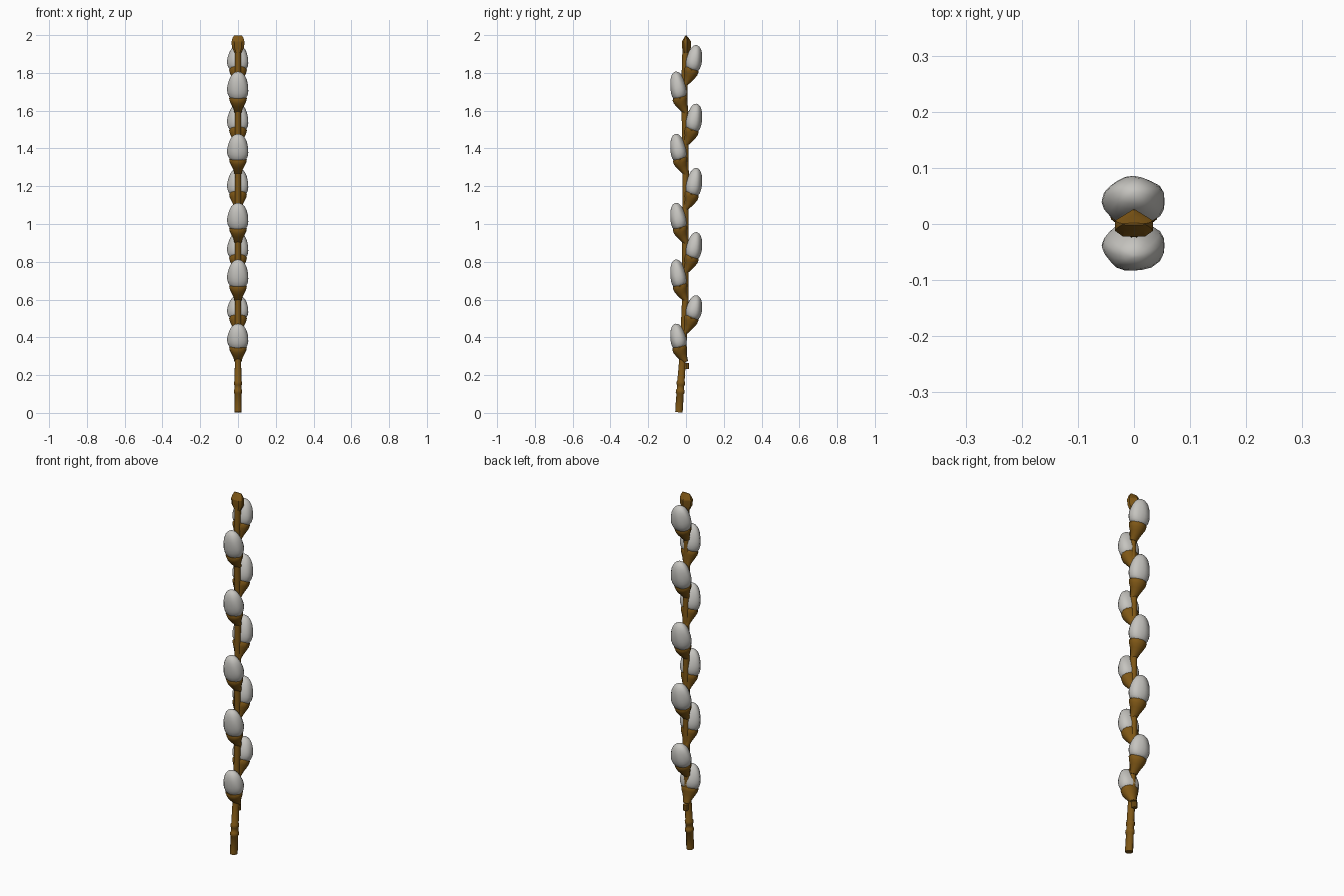
import bpy, bmesh, math
from mathutils import Vector, Matrix

if "Cube" in bpy.data.objects:
    bpy.data.objects.remove(bpy.data.objects["Cube"])


def material(name, rgb):
    m = bpy.data.materials.new(name)
    m.diffuse_color = (*rgb, 1)
    m.use_nodes = True
    m.node_tree.nodes["Principled BSDF"].inputs["Base Color"].default_value = m.diffuse_color
    return m


BARK = material("bark brown", (0.21, 0.095, 0.008))
FUZZ = material("catkin grey", (0.56, 0.55, 0.52))


def finish(name, bm, mat, angle=40):
    bmesh.ops.recalc_face_normals(bm, faces=bm.faces)
    me = bpy.data.meshes.new(name)
    bm.to_mesh(me)
    bm.free()
    me.materials.append(mat)
    ob = bpy.data.objects.new(name, me)
    bpy.context.collection.objects.link(ob)
    bpy.ops.object.select_all(action='DESELECT')
    bpy.context.view_layer.objects.active = ob
    ob.select_set(True)
    bpy.ops.object.shade_smooth_by_angle(angle=math.radians(angle))
    return ob


def loft(name, rings, sides, mat, shape=None, angle=40):
    """rings: (centre y, z, radius x, radius y, slope); slope tilts each ring about x."""
    bm = bmesh.new()
    loops = []
    for i, (cy, z, rx, ry, slope) in enumerate(rings):
        loop = []
        for k in range(sides):
            a = 2 * math.pi * k / sides
            f = shape(a, i / (len(rings) - 1)) if shape else 1
            x, y = rx * f * math.cos(a), ry * f * math.sin(a)
            loop.append(bm.verts.new((x, cy + y * math.cos(slope), z - y * math.sin(slope))))
        loops.append(loop)
    for lo, hi in zip(loops, loops[1:]):
        for k in range(sides):
            n = (k + 1) % sides
            bm.faces.new((lo[k], lo[n], hi[n], hi[k]))
    bm.faces.new(loops[0][::-1])
    bm.faces.new(loops[-1])
    return finish(name, bm, mat, angle)


# Stem: curved at the foot, thickened at the rings and under each catkin
path = [(0.0, -0.038), (0.15, -0.028), (0.3, -0.017), (0.6, -0.004), (0.9, -0.004),
        (1.2, -0.002), (1.5, -0.004), (1.7, -0.010), (1.85, -0.004), (2.0, 0.0)]


def stem_y(z):
    for (z0, y0), (z1, y1) in zip(path, path[1:]):
        if z <= z1:
            return y0 + (y1 - y0) * (z - z0) / (z1 - z0)
    return 0


rings = [(stem_y(z), z, r, r * 1.12, 0.07 if z < .3 else 0) for z, r in
         [(0.003, .018), (0.02, .019), (0.10, .018), (0.105, .022), (0.12, .022),
          (0.125, .018), (0.145, .018), (0.15, .021), (0.165, .021), (0.17, .018), (0.3, .0165)]]
rings += [(stem_y(z), z, .016, .018, 0) for z in (0.45, 0.6, 0.9, 1.2, 1.5, 1.7, 1.85, 1.93)]
loft("stem", rings, 10, BARK)

# Small side nub near the foot
loft("stem_nub", [(0.003, 0.233, .014, .014, 0), (0.003, 0.265, .014, .014, 0)], 8, BARK)

# Wedge shaped tip bud
bm = bmesh.new()
outline = [(-.034, -.012), (-.02, -.022), (.02, -.022), (.034, -.012), (.034, .006), (0, .027), (-.034, .006)]
levels = [(1.905, .5, .7), (1.935, .95, .95), (1.965, 1, 1), (1.985, .85, .5), (1.999, .6, .08)]
loops = [[bm.verts.new((x * sx, y * sy, z)) for x, y in outline] for z, sx, sy in levels]
for lo, hi in zip(loops, loops[1:]):
    for k in range(7):
        n = (k + 1) % 7
        bm.faces.new((lo[k], lo[n], hi[n], hi[k]))
bm.faces.new(loops[0][::-1])
bm.faces.new(loops[-1])
finish("tip_bud", bm, BARK, 25)


# Catkins: tilted eggs with soft lobes, each seated in a brown bud scale
def lobes(a, t):
    return 1 + 0.035 * math.sin(math.pi * t) * math.cos(5 * a + 1.57 + 5 * t)


EGG = [(0.0, .60), (0.04, .78), (0.14, .93), (0.28, 1.0), (0.42, .99), (0.56, .93),
       (0.70, .83), (0.82, .69), (0.91, .52), (0.97, .32), (1.0, .08)]
SCALE = [(-.070, .019, .014, -.002), (-.050, .024, .022, .010), (-.030, .034, .030, .020),
         (-.012, .043, .037, .026), (.006, .047, .040, .030), (.014, .042, .036, .032)]
# (side: -1 front, +1 back; bottom z; top z)
catkins = [(-1, .34, .465), (1, .495, .615), (-1, .665, .805), (1, .815, .95), (-1, .97, 1.105),
           (1, 1.15, 1.29), (-1, 1.335, 1.47), (1, 1.49, 1.63), (-1, 1.66, 1.80), (1, 1.81, 1.94)]
for i, (side, z0, z1) in enumerate(catkins, 1):
    slope = side * 0.30
    y0 = side * (0.031 if side > 0 else 0.030)
    h = z1 - z0 + 0.004
    egg = [(y0 + side * 0.028 * t, z0 + 0.004 + h * t * 0.985, .056 * r, .043 * r, slope) for t, r in EGG]
    loft(f"catkin_{i}", egg, 20, FUZZ, lobes, 60)
    cup = [(side * y + stem_y(z0) * 0.3, z0 + z, rx, ry, slope) for z, rx, ry, y in SCALE]
    loft(f"bud_scale_{i}", cup, 12, BARK)
